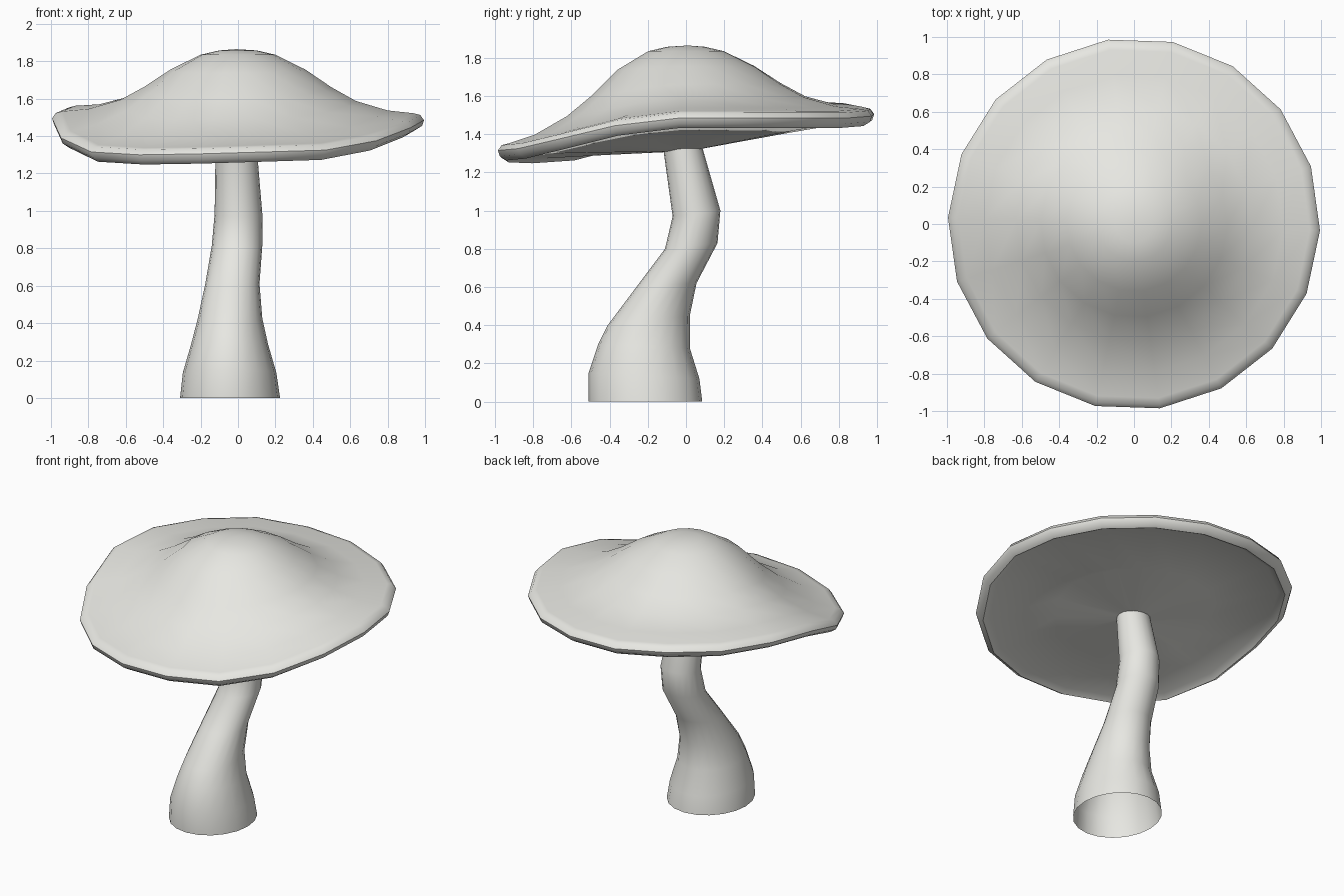
import bpy, bmesh
from math import sin, cos, radians, pi

cube = bpy.data.objects.get("Cube")
if cube:
    bpy.data.objects.remove(cube)

pale = bpy.data.materials.new("pale grey")
pale.use_nodes = True
pale.diffuse_color = (0.8, 0.8, 0.76, 1)
pale.node_tree.nodes["Principled BSDF"].inputs["Base Color"].default_value = (0.8, 0.8, 0.76, 1)


def loft(name, rings, close_start=None, close_end=None, sharp=45):
    """Skin a stack of equal rings, optionally fanned to a point at each end."""
    bm = bmesh.new()
    loops = [[bm.verts.new(p) for p in ring] for ring in rings]
    n = len(loops[0])
    for a, b in zip(loops, loops[1:]):
        for i in range(n):
            j = (i + 1) % n
            bm.faces.new((a[i], a[j], b[j], b[i]))
    for point, loop in ((close_start, loops[0]), (close_end, loops[-1])):
        if point:
            tip = bm.verts.new(point)
            for i in range(n):
                bm.faces.new((loop[i], loop[(i + 1) % n], tip))
    bmesh.ops.recalc_face_normals(bm, faces=bm.faces)
    mesh = bpy.data.meshes.new(name)
    bm.to_mesh(mesh)
    bm.free()
    mesh.materials.append(pale)
    obj = bpy.data.objects.new(name, mesh)
    bpy.context.collection.objects.link(obj)
    bpy.ops.object.select_all(action="DESELECT")
    obj.select_set(True)
    bpy.context.view_layer.objects.active = obj
    bpy.ops.object.shade_smooth_by_angle(angle=radians(sharp))
    return obj


# Cap: a revolved profile whose wavy rim height fades out toward the crown
rim = [1.48, 1.48, 1.48, 1.48, 1.49, 1.50, 1.52, 1.52, 1.52,
       1.49, 1.385, 1.31, 1.295, 1.30, 1.31, 1.32, 1.37, 1.44]
# radius, height, share of the rim wave
profile = [(0.10, 1.858, 0), (0.20, 1.835, 0), (0.36, 1.75, 0.1),
           (0.50, 1.64, 0.35), (0.63, 1.555, 0.55), (0.80, 1.488, 0.82),
           (0.94, 1.462, 1), (0.975, 1.453, 1), (0.995, 1.425, 1),
           (0.985, 1.395, 1), (0.95, 1.373, 1), (0.905, 1.397, 1),
           (0.50, 1.36, 0.55), (0.10, 1.32, 0.1)]
cap_rings = []
for r, z, wave in profile:
    ring = []
    for i, height in enumerate(rim):
        a = radians(20 * i - 2)
        ring.append((r * cos(a), r * sin(a), z + wave * (height - 1.42)))
    cap_rings.append(ring)
loft("cap", cap_rings, (-0.01, 0.01, 1.865), (0, 0, 1.31), 50)

# Stem: oval rings following a bent path, open at the foot
# front y, front z, back y, back z, left x, right x
sections = [(-0.51, 0, 0.085, 0, -0.31, 0.225),
            (-0.51, 0.15, 0.07, 0.12, -0.295, 0.205),
            (-0.46, 0.30, 0.02, 0.28, -0.25, 0.16),
            (-0.41, 0.40, 0.02, 0.45, -0.215, 0.13),
            (-0.26, 0.60, 0.055, 0.62, -0.175, 0.115),
            (-0.11, 0.80, 0.165, 0.83, -0.14, 0.13),
            (-0.07, 0.97, 0.18, 1.00, -0.125, 0.13),
            (-0.12, 1.33, 0.08, 1.35, -0.12, 0.10)]
stem_rings = []
for fy, fz, by, bz, x0, x1 in sections:
    ring = []
    for i in range(20):
        a = 2 * pi * i / 20
        t = (1 + sin(a)) / 2
        ring.append(((x0 + x1) / 2 + (x1 - x0) / 2 * cos(a),
                     fy + (by - fy) * t, fz + (bz - fz) * t))
    stem_rings.append(ring)
loft("stem", stem_rings, sharp=60)
